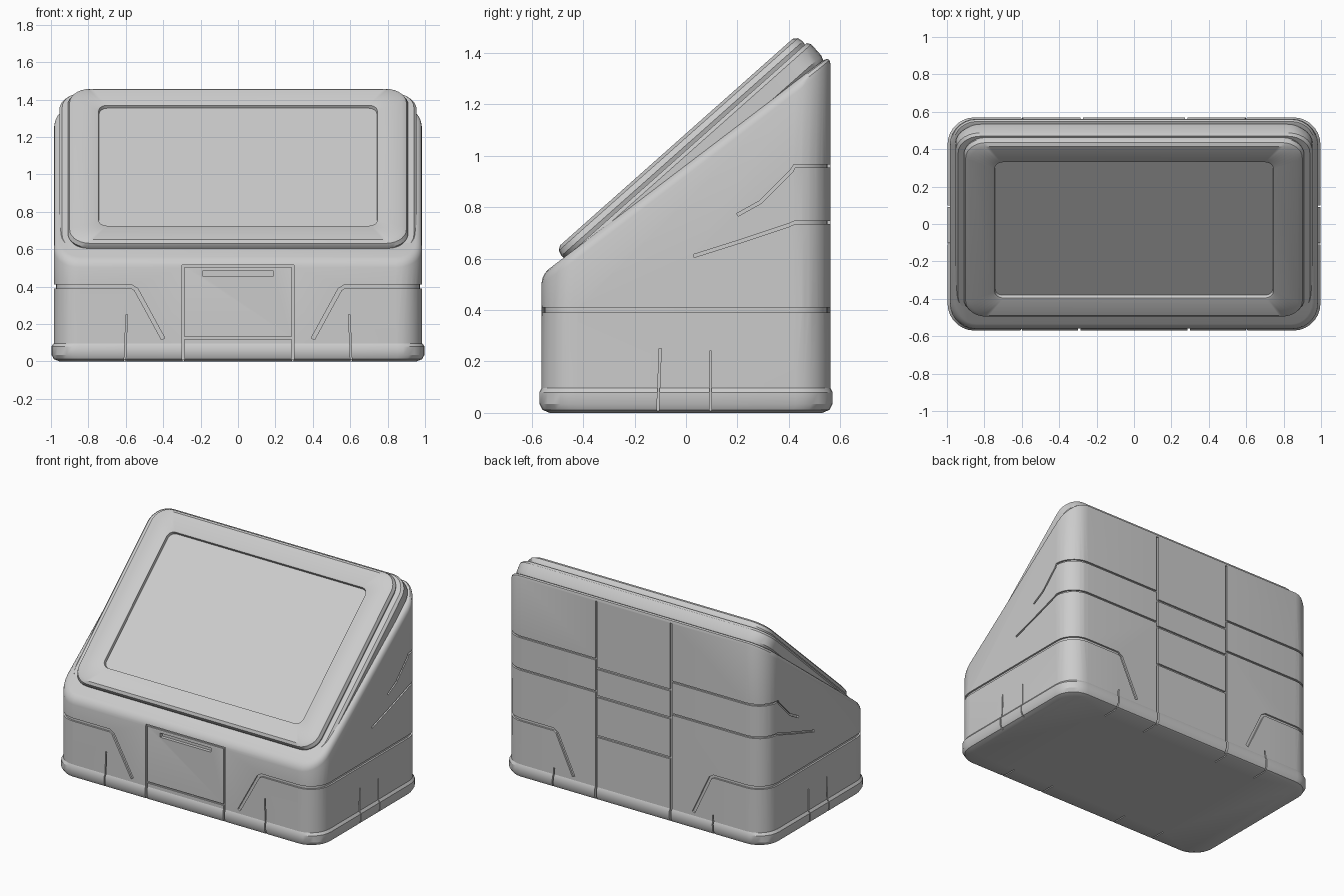
import bpy, bmesh, math
from mathutils import Vector, Matrix

if "Cube" in bpy.data.objects:
    bpy.data.objects.remove(bpy.data.objects["Cube"])

HX, HY, R = 0.985, 0.562, 0.14   # body half sizes and corner radius


def rrect(hx, hy, r, n=7):
    pts = []
    for k, (sx, sy) in enumerate([(1, 1), (-1, 1), (-1, -1), (1, -1)]):
        for i in range(n + 1):
            a = math.pi / 2 * (k + i / n)
            pts.append((sx * (hx - r) + r * math.cos(a), sy * (hy - r) + r * math.sin(a)))
    return pts


def loft(bm, rings, closed=False):
    rows = [[bm.verts.new(p) for p in ring] for ring in rings]
    n = len(rows[0])
    for a, b in zip(rows, rows[1:]):
        for i in range(n):
            bm.faces.new((a[i], a[(i + 1) % n], b[(i + 1) % n], b[i]))
    bm.faces.new(rows[0][::-1])
    bm.faces.new(rows[-1])


def finish(name, bm):
    bmesh.ops.recalc_face_normals(bm, faces=bm.faces)
    me = bpy.data.meshes.new(name)
    bm.to_mesh(me)
    bm.free()
    ob = bpy.data.objects.new(name, me)
    bpy.context.collection.objects.link(ob)
    return ob


def stack(name, levels, matrix=None):
    """Loft rounded rectangles given as (half x, half y, radius, height)."""
    bm = bmesh.new()
    loft(bm, [[(x, y, z) for x, y in rrect(hx, hy, r)] for hx, hy, r, z in levels])
    if matrix:
        bm.transform(matrix)
    return finish(name, bm)


def smooth(ob):
    bpy.ops.object.select_all(action='DESELECT')
    ob.select_set(True)
    bpy.context.view_layer.objects.active = ob
    bpy.ops.object.shade_smooth_by_angle(angle=math.radians(32))


# ---- main body: rounded block sliced by the sloping top
bm = bmesh.new()
loft(bm, [[(x, y, z) for x, y in rrect(HX, HY, R)] for z in (0.04, 1.8)])
bmesh.ops.recalc_face_normals(bm, faces=bm.faces)
bmesh.ops.bisect_plane(bm, geom=bm.verts[:] + bm.edges[:] + bm.faces[:],
                       plane_co=(0, 0, 0.965), plane_no=(0, -0.76, 1), clear_outer=True)
rim = [e for e in bm.edges if e.is_boundary]
bmesh.ops.contextual_create(bm, geom=rim)
bmesh.ops.bevel(bm, geom=rim, offset=0.035, offset_type='OFFSET', segments=3,
                profile=0.5, affect='EDGES', clamp_overlap=True)
body = finish("body_shell", bm)

# ---- base skirt
base = stack("base_skirt", [
    (0.955, 0.53, 0.12, 0.0), (0.985, 0.558, 0.14, 0.012), (0.997, 0.57, 0.145, 0.035),
    (0.997, 0.57, 0.145, 0.08), (0.984, 0.561, 0.14, 0.098)])

# ---- tilted lid and screen
tilt = Matrix.Translation((0, -0.035, 1.05)) @ Matrix.Rotation(math.radians(41.6), 4, 'X')
lid = stack("lid_frame", [
    (0.935, 0.635, 0.12, -0.145), (0.955, 0.645, 0.13, -0.12), (0.955, 0.645, 0.13, -0.06),
    (0.94, 0.635, 0.12, -0.045), (0.905, 0.62, 0.11, -0.045)], tilt)
bezel = stack("screen_bezel", [
    (0.90, 0.622, 0.11, -0.06), (0.91, 0.628, 0.11, -0.03), (0.90, 0.622, 0.11, -0.008),
    (0.875, 0.605, 0.10, 0.004), (0.755, 0.495, 0.05, 0.0), (0.745, 0.485, 0.045, -0.004),
    (0.742, 0.482, 0.045, -0.022)], tilt)

# ---- panel seams, collected in one cutter
cut = bmesh.new()


def seam(path, w=0.007, d=0.012):
    """Square groove along (position, outward normal) pairs."""
    P = [Vector(p) for p, _ in path]
    rings = []
    for i, (_, nrm) in enumerate(path):
        n = Vector(nrm)
        t = P[min(i + 1, len(P) - 1)] - P[max(i - 1, 0)]
        s = t.cross(n).normalized() * w
        rings.append([P[i] + n * 0.03 + s, P[i] + n * 0.03 - s, P[i] - n * d - s, P[i] - n * d + s])
    loft(cut, rings)


def both(path, **kw):
    seam(path, **kw)
    seam([((-p[0], p[1], p[2]), (-n[0], n[1], n[2])) for p, n in path], **kw)


def front(x, z): return ((x, -HY, z), (0, -1, 0))
def back(x, z): return ((x, HY, z), (0, 1, 0))
def side(y, z): return ((HX, y, z), (1, 0, 0))
def under(x, y): return ((x, y, 0), (0, 0, -1))


def corner(sy, z, n=8):
    """Points round the right corner, from front/back face to the side."""
    out = []
    for i in range(n + 1):
        a = math.pi / 2 * (1 - i / n)
        c, s = math.cos(a), sy * math.sin(a)
        out.append(((HX - R + R * c, sy * (HY - R) + R * s, z), (c, s, 0)))
    return out


# corner guards
both([front(0.40, 0.12), front(0.545, 0.385), front(0.57, 0.40)] + corner(-1, 0.40)
     + corner(1, 0.40)[::-1] + [back(0.60, 0.40), back(0.575, 0.385), back(0.45, 0.12)], w=0.010)
# front door with handle slot
both([front(0.292, 0.0), front(0.292, 0.515)])
seam([front(-0.288, 0.51), front(0.288, 0.51)], w=0.005)
seam([front(-0.288, 0.125), front(0.288, 0.125)], w=0.005)
seam([front(-0.19, 0.47), front(0.19, 0.47)], w=0.014, d=0.022)
# skirt divisions
both([front(0.605, 0.0), front(0.595, 0.25)], w=0.004)
both([back(0.605, 0.0), back(0.595, 0.14)], w=0.004)
both([side(-0.11, 0.0), side(-0.10, 0.25)], w=0.004)
both([side(0.095, 0.0), side(0.095, 0.24)], w=0.004)
for x in (0.292, 0.605):
    both([under(x, -0.60), under(x, -0.44)], w=0.004, d=0.008)
    both([under(x, 0.60), under(x, 0.44)], w=0.004, d=0.008)
# back panels
both([back(0.28, 0.0), back(0.28, 1.355)])
for z in (0.90, 0.71, 0.44):
    seam([back(-0.277, z), back(0.277, z)])
# lines running from the back round to the sides
both([back(0.283, 0.74)] + corner(1, 0.74) + [side(0.40, 0.73), side(0.22, 0.67), side(0.03, 0.61)], w=0.006)
both([back(0.283, 0.96)] + corner(1, 0.96) + [side(0.41, 0.94), side(0.29, 0.82), side(0.20, 0.77)], w=0.006)

cutter = finish("seam_cutter", cut)
cutter.hide_render = True

for ob in (body, base):
    m = ob.modifiers.new("seams", 'BOOLEAN')
    m.operation, m.solver, m.object, m.use_self = 'DIFFERENCE', 'EXACT', cutter, True
    bpy.context.view_layer.update()
    dg = bpy.context.evaluated_depsgraph_get()
    me = bpy.data.meshes.new_from_object(ob.evaluated_get(dg))
    ob.modifiers.clear()
    ob.data = me
bpy.data.objects.remove(cutter)

for ob in (body, base, lid, bezel):
    smooth(ob)
